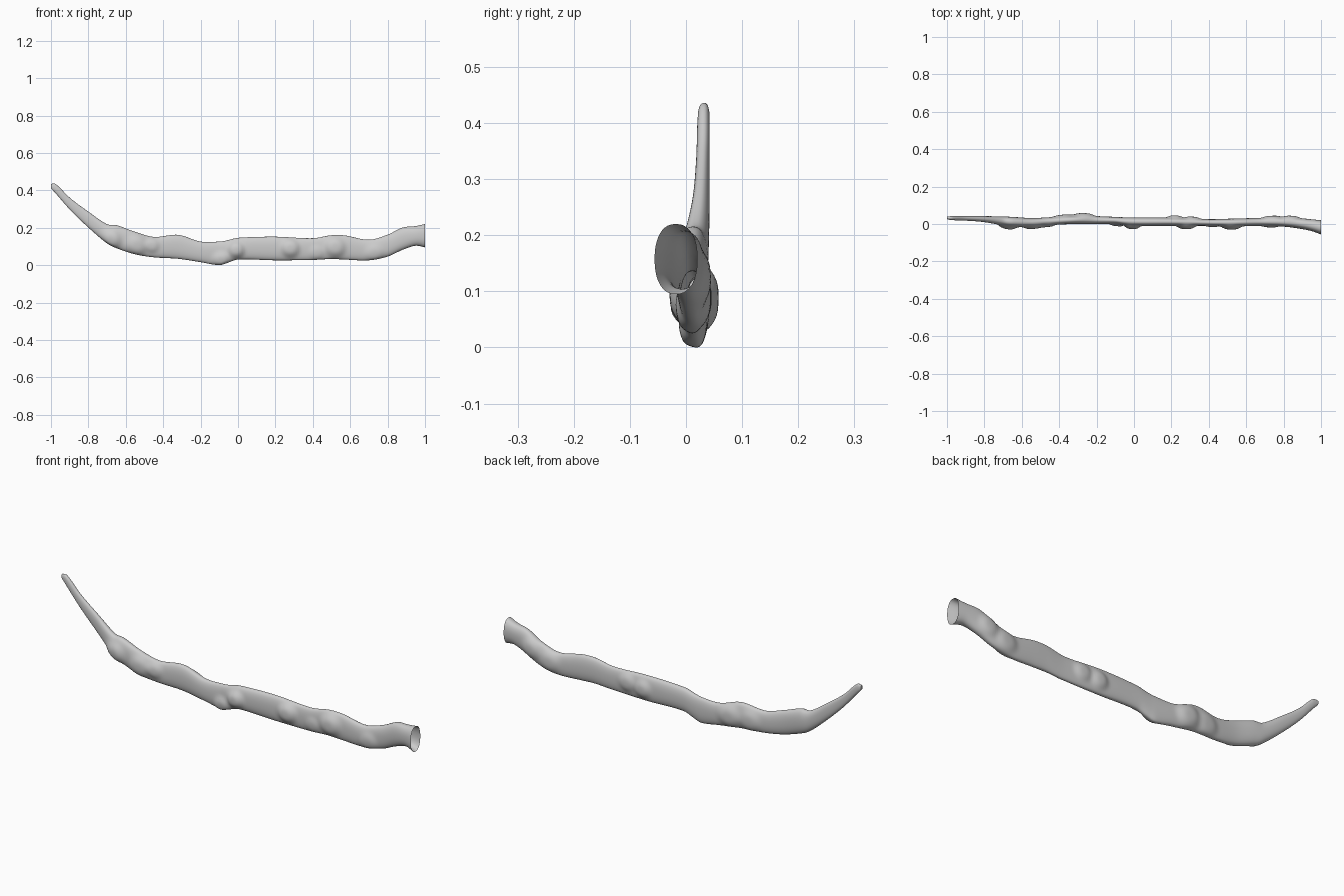
import bpy, bmesh, math

if "Cube" in bpy.data.objects:
    bpy.data.objects.remove(bpy.data.objects["Cube"])

# Stations along the branch: x, bottom z, top z, front y, back y
STATIONS = [
    (-1.0, .415, .438, .026, .040), (-.975, .388, .438, .021, .042),
    (-.90, .302, .365, .018, .042), (-.80, .205, .29, .010, .042),
    (-.70, .120, .223, -.008, .040), (-.65, .095, .218, -.015, .038),
    (-.55, .062, .182, -.015, .032), (-.45, .046, .155, -.006, .036),
    (-.32, .038, .166, .000, .044), (-.20, .020, .130, .000, .042),
    (-.10, .004, .130, .000, .038), (-.06, .015, .136, -.005, .036),
    (0.0, .034, .150, -.010, .035), (.20, .030, .156, -.010, .034),
    (.40, .032, .148, -.010, .026), (.50, .037, .164, -.012, .028),
    (.57, .034, .163, -.012, .030), (.70, .030, .140, -.010, .033),
    (.80, .050, .167, -.014, .035), (.88, .086, .205, -.024, .032),
    (.95, .108, .213, -.038, .025), (1.0, .099, .224, -.056, .020),
]
# Knobs: x, z, y side, height, radius
KNOBS = [
    (-.68, .14, -1, .016, .05), (-.54, .11, -1, .012, .05),
    (-.46, .11, -1, .009, .035), (-.09, .03, -1, .012, .04),
    (-.01, .085, -1, .018, .04), (.28, .095, -1, .018, .045),
    (.42, .07, -1, .006, .035), (.52, .10, -1, .017, .05),
    (.73, .065, -1, .008, .045), (-.38, .09, 1, .009, .05),
    (-.27, .09, 1, .014, .055), (.22, .09, 1, .012, .04),
    (.31, .10, 1, .010, .04), (.74, .09, 1, .010, .05),
    (.84, .13, 1, .010, .045),
]
STEPS, SIDES = 180, 40


def sample(x):
    """Smooth monotone-ish cubic through the stations."""
    n = len(STATIONS)
    i = max(k for k in range(n - 1) if STATIONS[k][0] <= x + 1e-9)
    a, b = STATIONS[i], STATIONS[i + 1]
    p, q = STATIONS[max(i - 1, 0)], STATIONS[min(i + 2, n - 1)]
    h = b[0] - a[0]
    t = (x - a[0]) / h
    out = []
    for c in range(1, 5):
        m0 = (b[c] - p[c]) / (b[0] - p[0]) * h
        m1 = (q[c] - a[c]) / (q[0] - a[0]) * h
        out.append((2*t**3 - 3*t*t + 1) * a[c] + (t**3 - 2*t*t + t) * m0
                   + (3*t*t - 2*t**3) * b[c] + (t**3 - t*t) * m1)
    return out


def power(v, e):
    return math.copysign(abs(v) ** e, v)


# Branch skin: closed at the thin tip, open at the broken end
bm = bmesh.new()
rings = []
for s in range(STEPS + 1):
    x = -1 + 2 * s / STEPS
    z0, z1, y0, y1 = sample(x)
    ring = []
    for k in range(SIDES):
        a = 2 * math.pi * k / SIDES
        side = math.cos(a)
        y = (y0 + y1) / 2 + (y1 - y0) / 2 * power(side, .85)
        z = (z0 + z1) / 2 + (z1 - z0) / 2 * power(math.sin(a), .9)
        for kx, kz, sgn, height, rad in KNOBS:
            if side * sgn > 0:
                d = ((x - kx) ** 2 + (z - kz) ** 2) / rad ** 2
                y += sgn * height * math.exp(-d * d) * min(1, abs(side) * 2)
        ring.append(bm.verts.new((x, y, z)))
    rings.append(ring)
for r0, r1 in zip(rings, rings[1:]):
    for k in range(SIDES):
        j = (k + 1) % SIDES
        bm.faces.new((r0[k], r0[j], r1[j], r1[k]))
bm.faces.new(rings[0])
bmesh.ops.recalc_face_normals(bm, faces=bm.faces)

mesh = bpy.data.meshes.new("branch")
bm.to_mesh(mesh)
bm.free()
branch = bpy.data.objects.new("branch", mesh)
bpy.context.collection.objects.link(branch)
low = min(v.co.z for v in mesh.vertices)
for v in mesh.vertices:
    v.co.z -= low
bpy.context.view_layer.objects.active = branch
branch.select_set(True)
bpy.ops.object.shade_smooth_by_angle(angle=math.radians(40))
